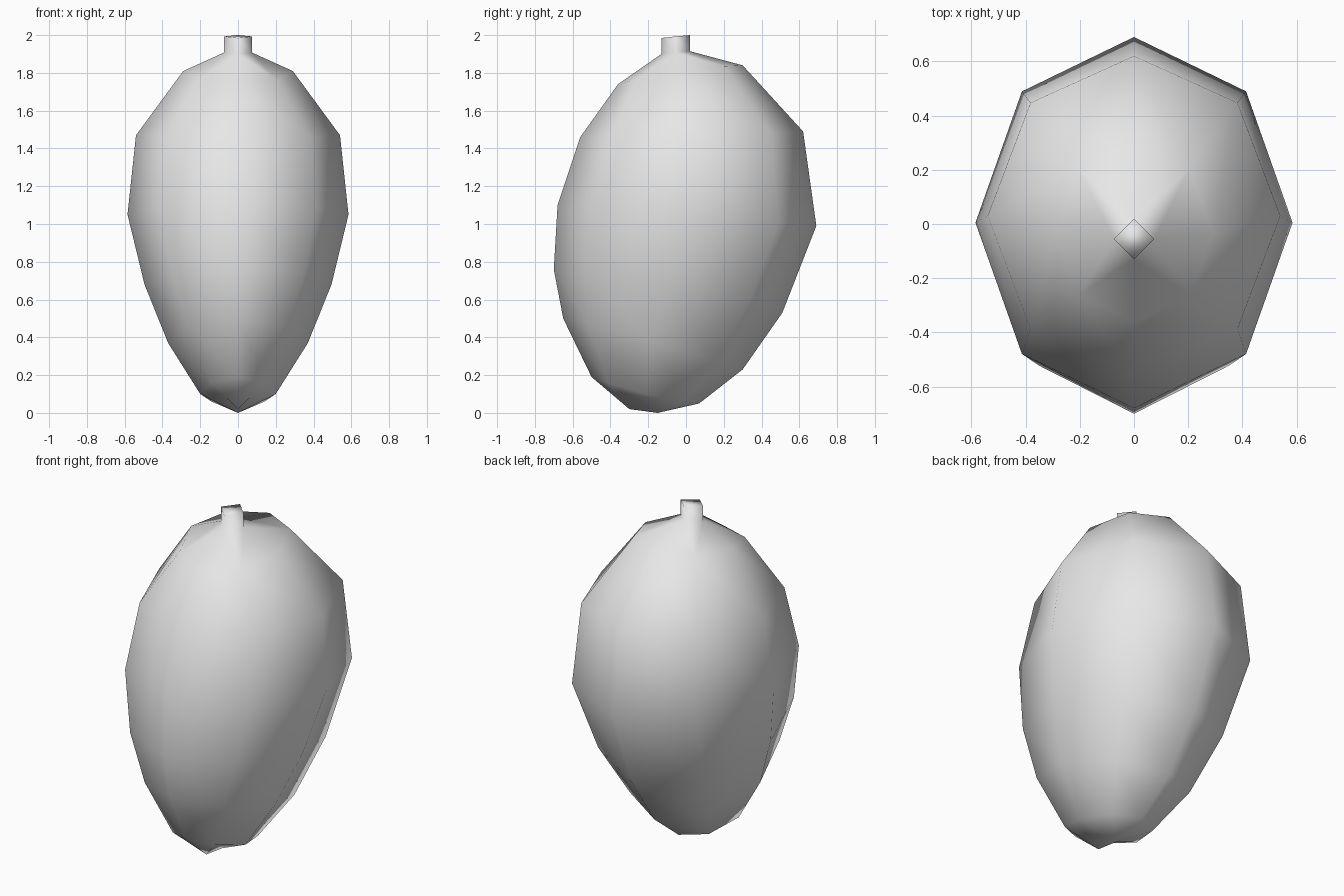
import bpy, bmesh, math

cube = bpy.data.objects.get("Cube")
if cube:
    bpy.data.objects.remove(cube)

# One plain colour for the whole fruit
skin = bpy.data.materials.new("pale_grey")
skin.use_nodes = True
grey = (0.8, 0.8, 0.8, 1)
skin.diffuse_color = grey
skin.node_tree.nodes["Principled BSDF"].inputs["Base Color"].default_value = grey

bm = bmesh.new()


def ring(front, back, half_width, side_z, sides):
    """Tilted elliptical ring given by its front and back (y, z), width and side height."""
    mid_y, mid_z = (front[0] + back[0]) / 2, (front[1] + back[1]) / 2
    verts = []
    for i in range(sides):
        a = math.tau * i / sides
        c, s = math.cos(a), math.sin(a)
        y = mid_y + c * (front[0] - mid_y)
        z = mid_z + c * (front[1] - mid_z) + s * s * (side_z - mid_z)
        verts.append(bm.verts.new((half_width * s, y, z)))
    return verts


def bridge(upper, lower):
    n = len(upper)
    for i in range(n):
        j = (i + 1) % n
        bm.faces.new((upper[i], lower[i], lower[j], upper[j]))


# Stem: a four-sided stub with a slanted top
stem_top = ring((-0.13, 1.985), (0.02, 2.0), 0.075, 1.993, 4)
stem_base = ring((-0.13, 1.90), (0.02, 1.915), 0.075, 1.907, 4)
bm.faces.new(stem_top)
bridge(stem_top, stem_base)

# Body: eight-sided rings from shoulder to bottom
sections = [
    ((-0.36, 1.74), (0.30, 1.84), 0.29, 1.81),
    ((-0.56, 1.46), (0.62, 1.49), 0.54, 1.47),
    ((-0.68, 1.10), (0.69, 0.99), 0.585, 1.05),
    ((-0.70, 0.76), (0.51, 0.53), 0.495, 0.68),
    ((-0.65, 0.50), (0.30, 0.23), 0.37, 0.37),
    ((-0.50, 0.19), (0.07, 0.05), 0.20, 0.10),
]
rings = [ring(*s, 8) for s in sections]
for upper, lower in zip(rings, rings[1:]):
    bridge(upper, lower)

# Shoulder: fan the four stem corners out to the eight-sided ring
top = rings[0]
for i in range(4):
    a, b = stem_base[i], stem_base[(i + 1) % 4]
    p, q, r = top[2 * i], top[2 * i + 1], top[(2 * i + 2) % 8]
    for tri in ((a, p, q), (a, q, b), (b, q, r)):
        bm.faces.new(tri)

# Bottom: close the last ring onto a short keel
keel_front = bm.verts.new((0, -0.30, 0.02))
keel_back = bm.verts.new((0, -0.15, 0.0))
last = rings[-1]
for i in range(8):
    j = (i + 1) % 8
    tip = keel_front if i in (0, 7) else keel_back
    bm.faces.new((last[i], tip, last[j]))
for i in (1, 7):
    bm.faces.new((last[i], keel_front, keel_back))

bmesh.ops.recalc_face_normals(bm, faces=bm.faces)
mesh = bpy.data.meshes.new("fruit")
bm.to_mesh(mesh)
bm.free()
mesh.materials.append(skin)
mesh.shade_smooth()
fruit = bpy.data.objects.new("fruit", mesh)
bpy.context.collection.objects.link(fruit)
